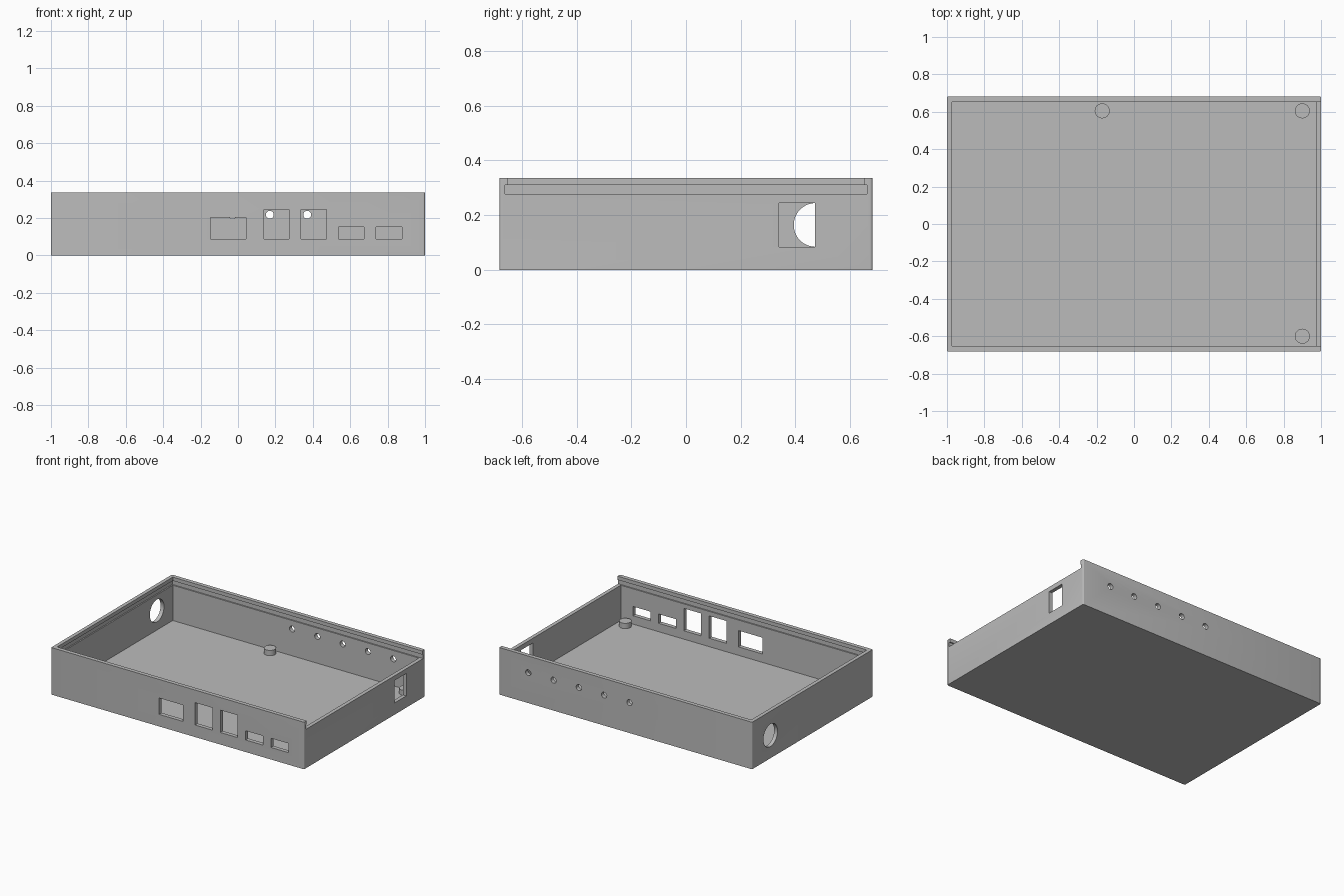
import bpy
from math import pi

old = bpy.data.objects.get("Cube")
if old:
    bpy.data.objects.remove(old, do_unlink=True)

# Single grey plastic
grey = bpy.data.materials.new("grey plastic")
grey.use_nodes = True
color = (0.5, 0.5, 0.5, 1)
grey.diffuse_color = color
bsdf = next(n for n in grey.node_tree.nodes if n.type == 'BSDF_PRINCIPLED')
bsdf.inputs["Base Color"].default_value = color

HALF_Y, HEIGHT = 0.682, 0.336
IN_X, IN_Y = 0.973, 0.653          # inner faces of the walls
FLOOR, RIM, LIP = 0.026, 0.278, 0.31
GROOVE = 0.009


def box(name, x0, x1, y0, y1, z0, z1):
    bpy.ops.mesh.primitive_cube_add(
        size=1, location=((x0 + x1) / 2, (y0 + y1) / 2, (z0 + z1) / 2))
    ob = bpy.context.object
    ob.name = name
    ob.scale = (x1 - x0, y1 - y0, z1 - z0)
    bpy.ops.object.transform_apply(location=True, rotation=False, scale=True)
    ob.data.materials.append(grey)
    return ob


def cylinder(name, radius, depth, location, rotation=(0, 0, 0)):
    bpy.ops.mesh.primitive_cylinder_add(
        vertices=48, radius=radius, depth=depth, location=location, rotation=rotation)
    ob = bpy.context.object
    ob.name = name
    ob.data.materials.append(grey)
    return ob


def apply(ob, mod):
    bpy.context.view_layer.objects.active = ob
    bpy.ops.object.modifier_apply(modifier=mod.name)


def cut(ob, cutter):
    mod = ob.modifiers.new("cut", 'BOOLEAN')
    mod.operation, mod.solver, mod.object = 'DIFFERENCE', 'EXACT', cutter
    apply(ob, mod)
    bpy.data.objects.remove(cutter, do_unlink=True)


# Tray body with slightly rounded upright corners
tray = box("tray", -1, 1, -HALF_Y, HALF_Y, 0, HEIGHT)
weights = tray.data.attributes.new("bevel_weight_edge", 'FLOAT', 'EDGE')
for e in tray.data.edges:
    a, b = (tray.data.vertices[i].co for i in e.vertices)
    weights.data[e.index].value = 1.0 if abs(a.z - b.z) > 0.1 else 0.0
bevel = tray.modifiers.new("corners", 'BEVEL')
bevel.limit_method, bevel.width, bevel.segments = 'WEIGHT', 0.009, 4
apply(tray, bevel)

# Interior, lid groove, and open end where the lid slides in
cut(tray, box("cavity", -IN_X, IN_X, -IN_Y, IN_Y, FLOOR, 1))
cut(tray, box("lid_groove", -IN_X - GROOVE, 2, -IN_Y - GROOVE, IN_Y + GROOVE, RIM, LIP))
cut(tray, box("lid_entry", 0.9, 2, -IN_Y, IN_Y, 0.29, 1))

# Front ports: x range and top height
for x0, x1, top in ((-0.147, 0.042, 0.203), (0.138, 0.274, 0.246), (0.338, 0.474, 0.246),
                    (0.538, 0.674, 0.152), (0.738, 0.876, 0.152)):
    cut(tray, box("port", x0, x1, -0.8, -0.6, 0.086, top))

# Row of round holes in the back wall
for i in range(5):
    cut(tray, cylinder("back_hole", 0.021, 0.2, (-0.03 + 0.2 * i, 0.68, 0.217), (pi / 2, 0, 0)))

# Square window on one end, round cable hole on the other
cut(tray, box("end_window", 0.9, 1.1, 0.34, 0.472, 0.084, 0.244))
cut(tray, cylinder("cable_hole", 0.08, 0.2, (-1, 0.474, 0.164), (0, pi / 2, 0)))

# Short support posts standing on the floor
posts = [cylinder("support_post", 0.04, 0.045, (x, y, 0.0415))
         for x, y in ((-0.17, 0.605), (0.9, 0.605), (0.9, -0.6))]

bpy.ops.object.select_all(action='DESELECT')
for ob in [tray] + posts:
    ob.select_set(True)
bpy.context.view_layer.objects.active = tray
bpy.ops.object.shade_smooth_by_angle(angle=pi / 6)
